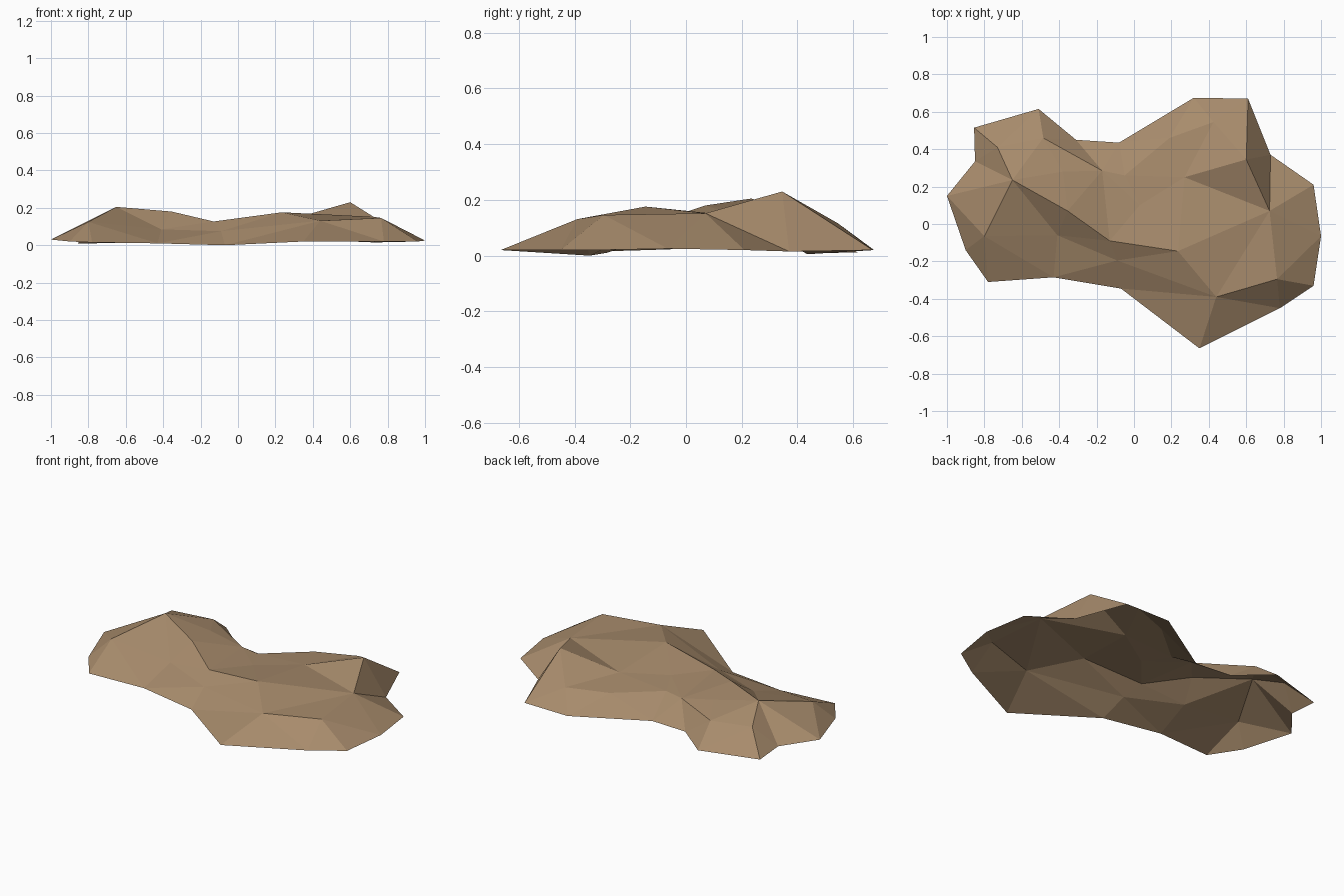
import bpy, bmesh
from mathutils import Vector
from mathutils.geometry import delaunay_2d_cdt

if "Cube" in bpy.data.objects:
    bpy.data.objects.remove(bpy.data.objects["Cube"])

# Ground outline of the rock, counter-clockwise
rim = [(-1.0, .15, .03), (-.90, -.14, .02), (-.78, -.31, .015), (-.43, -.285, .01),
       (-.07, -.345, 0), (.35, -.665, .02), (.78, -.45, .02), (.96, -.33, .02),
       (1.0, -.065, .025), (.96, .21, .02), (.73, .37, .015), (.61, .67, .02),
       (.32, .675, .02), (-.08, .435, .005), (-.31, .45, .008), (-.51, .615, .012),
       (-.855, .515, .01), (-.85, .335, .02)]

# Named peaks and dips on the upper surface
peaks = dict(A=(-.80, -.065, .125), B=(-.65, .235, .205), C=(-.73, .41, .134),
             D=(-.485, .46, .126), E=(-.355, .07, .18), F=(-.41, -.06, .085),
             G=(-.13, -.09, .127), V=(-.09, -.195, .075), H=(-.17, .285, .11),
             I=(-.38, .28, .155), J=(-.05, .26, .112), K=(.19, .46, .112),
             L=(.03, .10, .125), M=(.27, .25, .135), N=(.235, -.145, .176),
             P=(.44, -.39, .131), Q=(.765, -.295, .146), R=(.725, .07, .152),
             S=(.60, .345, .23), T=(.425, .545, .116))

# Creases running over the rock: letters are peaks, numbers are rim points
creases = ["2 A B C 16", "0 A F V P Q R S T 11", "15 D H J K T", "B E G N M K 12",
           "E F 3", "F G L J 13", "4 V G", "5 P N", "7 Q 6", "8 R", "10 S",
           "17 B I H", "I E", "C D", "L M S"]

names = list(peaks)
verts = [Vector(p) for p in rim + list(peaks.values())]
index = lambda k: int(k) if k.isdigit() else len(rim) + names.index(k)
edges = [(i, (i + 1) % len(rim)) for i in range(len(rim))]
for line in creases:
    ids = [index(k) for k in line.split()]
    edges += list(zip(ids, ids[1:]))

# Fill the creased outline with facets
co, _, faces, orig, _, _ = delaunay_2d_cdt([v.xy for v in verts], edges, [], 0, 1e-4)
inside = delaunay_2d_cdt([v.xy for v in verts], edges, [list(range(len(rim)))], 1, 1e-4)
co, _, faces, orig = inside[:4]

bm = bmesh.new()
bv = [bm.verts.new((c.x, c.y, verts[o[0]].z if o else .1)) for c, o in zip(co, orig)]
for f in faces:
    bm.faces.new([bv[i] for i in f])
for f in bm.faces:
    f.normal_update()
    if f.normal.z < 0:
        f.normal_flip()

mesh = bpy.data.meshes.new("flat_rock")
bm.to_mesh(mesh)
bm.free()
stone = bpy.data.materials.new("tan stone")
stone.diffuse_color = (.39, .26, .15, 1)
stone.use_nodes = True
stone.node_tree.nodes["Principled BSDF"].inputs["Base Color"].default_value = stone.diffuse_color
mesh.materials.append(stone)
rock = bpy.data.objects.new("flat_rock", mesh)
bpy.context.collection.objects.link(rock)
